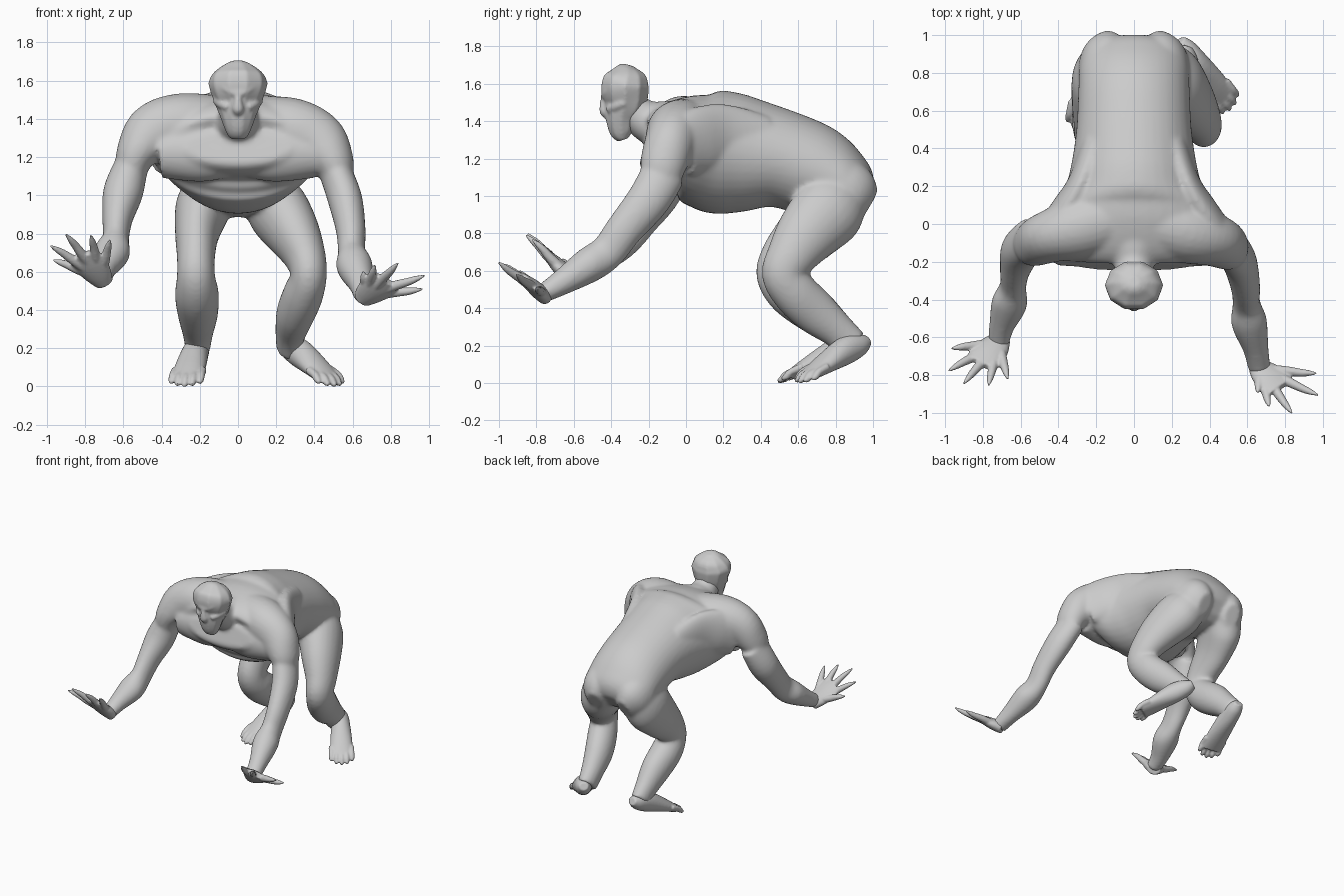
import bpy, bmesh, math
from mathutils import Vector


def spline(keys, sub=5):
    """Catmull-Rom through rings of (x, y, z, a, b)."""
    out = []
    n = len(keys)
    for i in range(n - 1):
        p0, p1, p2, p3 = (keys[max(0, min(n - 1, i + k))] for k in (-1, 0, 1, 2))
        for s in range(sub):
            t = s / sub
            out.append([0.5 * (2 * b + (c - a) * t + (2 * a - 5 * b + 4 * c - d) * t * t
                               + (3 * b - a - 3 * c + d) * t ** 3)
                        for a, b, c, d in zip(p0, p1, p2, p3)])
    out.append(list(keys[-1]))
    return out


def tube(bm, keys, up, n=24):
    """Loft elliptical rings; b is the radius along up, a the radius across it."""
    pts = spline(keys)
    up = Vector(up)
    rings = []
    for i, p in enumerate(pts):
        c = Vector(p[:3])
        t = (Vector(pts[min(i + 1, len(pts) - 1)][:3]) - Vector(pts[max(i - 1, 0)][:3])).normalized()
        side = up.cross(t).normalized()
        top = t.cross(side)
        rings.append([bm.verts.new(c + side * p[3] * math.cos(2 * math.pi * k / n)
                                   + top * p[4] * math.sin(2 * math.pi * k / n)) for k in range(n)])
    for r, q in zip(rings, rings[1:]):
        for k in range(n):
            bm.faces.new((r[k], r[(k + 1) % n], q[(k + 1) % n], q[k]))
    bm.faces.new(rings[0][::-1])
    bm.faces.new(rings[-1])


def finish(bm, name, voxel, smooth):
    """Fuse the overlapping lofts into one smooth skin."""
    bmesh.ops.recalc_face_normals(bm, faces=bm.faces)
    me = bpy.data.meshes.new(name)
    bm.to_mesh(me)
    bm.free()
    me.polygons.foreach_set("use_smooth", [True] * len(me.polygons))
    ob = bpy.data.objects.new(name, me)
    bpy.context.collection.objects.link(ob)
    m = ob.modifiers.new("fuse", 'REMESH')
    m.mode = 'VOXEL'
    m.voxel_size = voxel
    m.use_smooth_shade = True
    s = ob.modifiers.new("soften", 'SMOOTH')
    s.factor = 0.5
    s.iterations = smooth


X, Y, Z = (1, 0, 0), (0, 1, 0), (0, 0, 1)
body = bmesh.new()

# torso: y, centre z, half width, half height
torso = [(-.225, 1.26, .28, .08), (-.19, 1.255, .37, .15), (-.1, 1.275, .45, .22), (0, 1.27, .475, .27),
         (.08, 1.25, .435, .31), (.17, 1.235, .375, .33), (.3, 1.225, .335, .315), (.5, 1.2, .305, .265),
         (.7, 1.13, .295, .245), (.85, 1.05, .285, .19), (.93, 1.0, .23, .13), (.96, .98, .14, .06)]
tube(body, [(0, y, z, a, b) for y, z, a, b in torso], Z, 40)

# neck
tube(body, [(0, -.3, 1.49, .09, .08), (0, -.22, 1.41, .105, .11), (0, -.1, 1.37, .16, .14),
            (0, .05, 1.35, .18, .15)], Z)

# shoulders, chest muscles and shoulder blades
for sx, dx, dz in ((1, 0, 0), (-1, .03, .05)):
    sh = [(.08, .02, 1.37, .15, .17), (.28, -.04, 1.34, .17, .17), (.42, -.085, 1.27, .16, .14),
          (.5, -.12, 1.17, .11, .125), (.52, -.13, 1.07, .08, .1)]
    tube(body, [(sx * (x + dx * i / 3), y + .02 * (sx < 0), z + dz * min(1, i / 2), a, b)
                for i, (x, y, z, a, b) in enumerate(sh)], Y)
    tube(body, [(sx * .06, -.12, 1.22, .13, .1), (sx * .2, -.12, 1.22, .15, .11),
                (sx * .4, -.1, 1.22, .13, .12)], Y)
    tube(body, [(sx * .2, .42, 1.3, .08, .13), (sx * .28, .22, 1.32, .07, .17),
                (sx * .36, .08, 1.3, .08, .18), (sx * .44, -.02, 1.26, .07, .16)], Z)

# arms
tube(body, [(.51, -.12, 1.12, .12, .085), (.56, -.2, .98, .115, .09), (.59, -.33, .82, .1, .078),
            (.595, -.42, .70, .095, .073), (.61, -.52, .63, .095, .095), (.645, -.66, .54, .07, .068),
            (.665, -.77, .475, .05, .06)], X)
tube(body, [(-.55, -.08, 1.18, .12, .085), (-.6, -.14, 1.02, .115, .105), (-.63, -.24, .88, .1, .08),
            (-.64, -.33, .77, .095, .07), (-.66, -.42, .7, .09, .095), (-.7, -.54, .62, .065, .068),
            (-.715, -.63, .57, .05, .055)], X)

# legs: shared side profile (y, z, depth), own x path and half widths
leg = [(.83, 1.0, .16), (.76, .92, .195), (.65, .8, .17), (.55, .68, .135), (.505, .58, .115),
       (.57, .48, .122), (.69, .38, .12), (.81, .28, .095), (.89, .2, .09)]
paths = (([.15, .21, .29, .35, .37, .34, .3, .275, .265], [.14, .16, .14, .11, .095, .105, .1, .08, .065], .015),
         ([-.15, -.19, -.215, -.22, -.22, -.215, -.21, -.21, -.21],
          [.14, .14, .115, .1, .1, .115, .105, .08, .065], -.015))
for xs, ws, dy in paths:
    tube(body, [(x, y + (dy if 2 < i < 6 else 0), z, d, w)
                for i, (x, w, (y, z, d)) in enumerate(zip(xs, ws, leg))], X)

# buttocks
for s in (1, -1):
    tube(body, [(s * .14, .62, 1.1, .13, .14), (s * .145, .8, 1.04, .15, .18),
                (s * .14, .91, .99, .13, .16), (s * .13, .98, .95, .06, .09)], Z)
finish(body, "body", .012, 12)

# head with brow, nose, cheeks and jaw
head = bmesh.new()
tube(head, [(0, -.335, 1.3, .045, .03), (0, -.345, 1.34, .068, .065), (0, -.345, 1.42, .098, .09),
            (0, -.325, 1.5, .13, .12), (0, -.325, 1.585, .155, .133), (0, -.315, 1.64, .13, .115),
            (0, -.31, 1.68, .078, .07), (0, -.305, 1.7, .03, .03)], Y, 10)
tube(head, [(0, -.43, 1.56, .015, .02), (0, -.44, 1.5, .02, .02), (0, -.44, 1.45, .03, .022),
            (0, -.43, 1.425, .015, .012)], Y, 12)
for s in (1, -1):
    tube(head, [(0, -.44, 1.53, .015, .018), (s * .05, -.432, 1.55, .016, .02),
                (s * .1, -.395, 1.58, .016, .02), (s * .135, -.35, 1.6, .012, .012)], Z, 12)
    tube(head, [(s * .05, -.415, 1.46, .02, .02), (s * .09, -.38, 1.48, .02, .025),
                (s * .12, -.33, 1.5, .015, .02)], Z, 12)
finish(head, "head", .009, 4)


# hands: flat palm with five clawed fingers spread in one plane
def hand(name, wrist, tips):
    bm = bmesh.new()
    w = Vector(wrist)
    tips = [Vector(t) for t in tips]
    normal = (tips[0] - w).cross(tips[-1] - w).normalized()
    mid = sum(tips, Vector()) / 5
    ring = lambda p, a, b: (*p, a, b)
    tube(bm, [ring(w.lerp(mid, f), a, b) for f, a, b in
              ((-.15, .05, .04), (.1, .078, .042), (.38, .094, .036), (.68, .088, .02))], normal)
    for t in tips:
        tube(bm, [ring(w.lerp(t, f) + normal * h, r, r) for f, h, r in
                  ((.2, 0, .03), (.5, 0, .026), (.72, .004, .021), (.86, .003, .016), (1.01, 0, .005))],
             normal, 12)
    finish(bm, name, .007, 1)


hand("hand_right", (.67, -.77, .475),
     [(.965, -.79, .51), (.975, -.905, .58), (.836, -1.0, .645), (.715, -.965, .635), (.655, -.89, .6)])
hand("hand_left", (-.72, -.63, .57),
     [(-.965, -.66, .66), (-.98, -.777, .735), (-.9, -.845, .795), (-.77, -.855, .79), (-.67, -.82, .765)])


# feet: raised heel sloping to five toes
def foot(name, heel, toe):
    bm = bmesh.new()
    h, t = Vector(heel), Vector(toe)
    d = t - h
    side = Vector((d.y, -d.x, 0)).normalized()
    tube(bm, [(*(h + d * f + Vector((0, 0, lift))), a, b) for f, lift, a, b in
              ((-.04, .02, .035, .03), (.08, .02, .058, .06), (.3, .03, .07, .075),
               (.62, .02, .082, .052), (.86, .008, .08, .03))], Z)
    for i in range(5):
        s = (i - 2) * .034
        reach = 1.0 - .02 * (i - 2) ** 2
        pts = ((.7, .02, .022), (reach - .09, .02, .02), (reach - .03, .006, .019), (reach + .02, 0, .01))
        tube(bm, [(*(h + d * f + side * s * (.85 + .3 * f) + Vector((0, 0, lift))), r, r)
                  for f, lift, r in pts], Z, 12)
    finish(bm, name, .008, 2)


foot("foot_right", (.25, .955, .2), (.505, .61, .008))
foot("foot_left", (-.2, .955, .2), (-.28, .5, .008))
